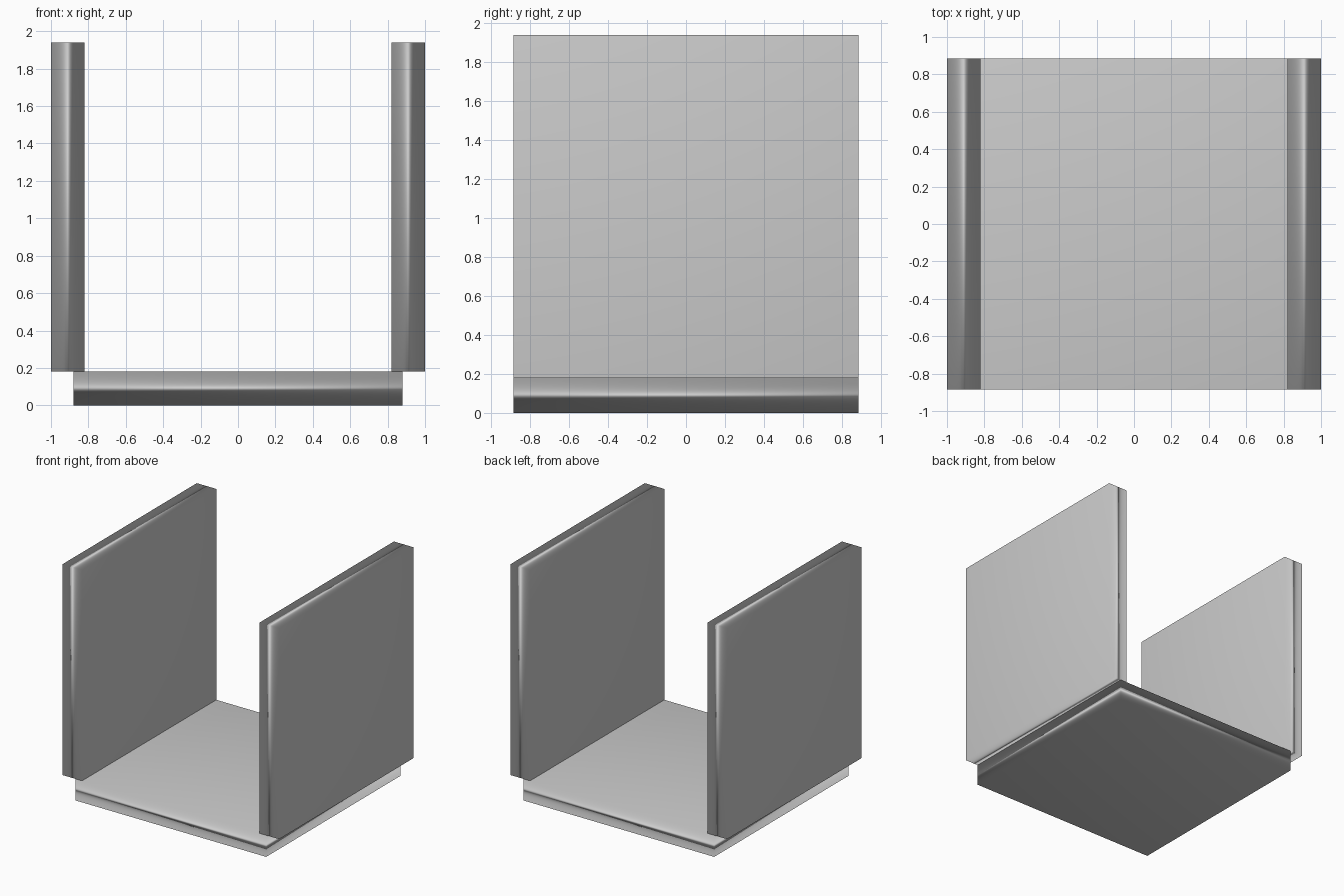
import bpy

if "Cube" in bpy.data.objects:
    bpy.data.objects.remove(bpy.data.objects["Cube"])


def slab(name, center, size):
    """Plain box slab, smooth shaded with area-weighted normals."""
    bpy.ops.mesh.primitive_cube_add(size=1, location=center)
    ob = bpy.context.object
    ob.name = name
    ob.scale = size
    bpy.ops.object.transform_apply(location=False, rotation=False, scale=True)
    bpy.ops.object.shade_smooth()
    mod = ob.modifiers.new("soft_edge_shading", 'WEIGHTED_NORMAL')
    mod.mode = 'FACE_AREA'
    return ob


LENGTH = 1.77      # depth along y
THICK = 0.18       # thickness of every panel
HEIGHT = 1.76      # wall height

# Base panel
slab("base_panel", (0, 0, THICK / 2), (1.76, LENGTH, THICK))

# Two upright walls resting on the base and overhanging its sides
for side, name in ((-1, "left_wall"), (1, "right_wall")):
    slab(name, (side * 0.91, 0, THICK + HEIGHT / 2), (THICK, LENGTH, HEIGHT))
